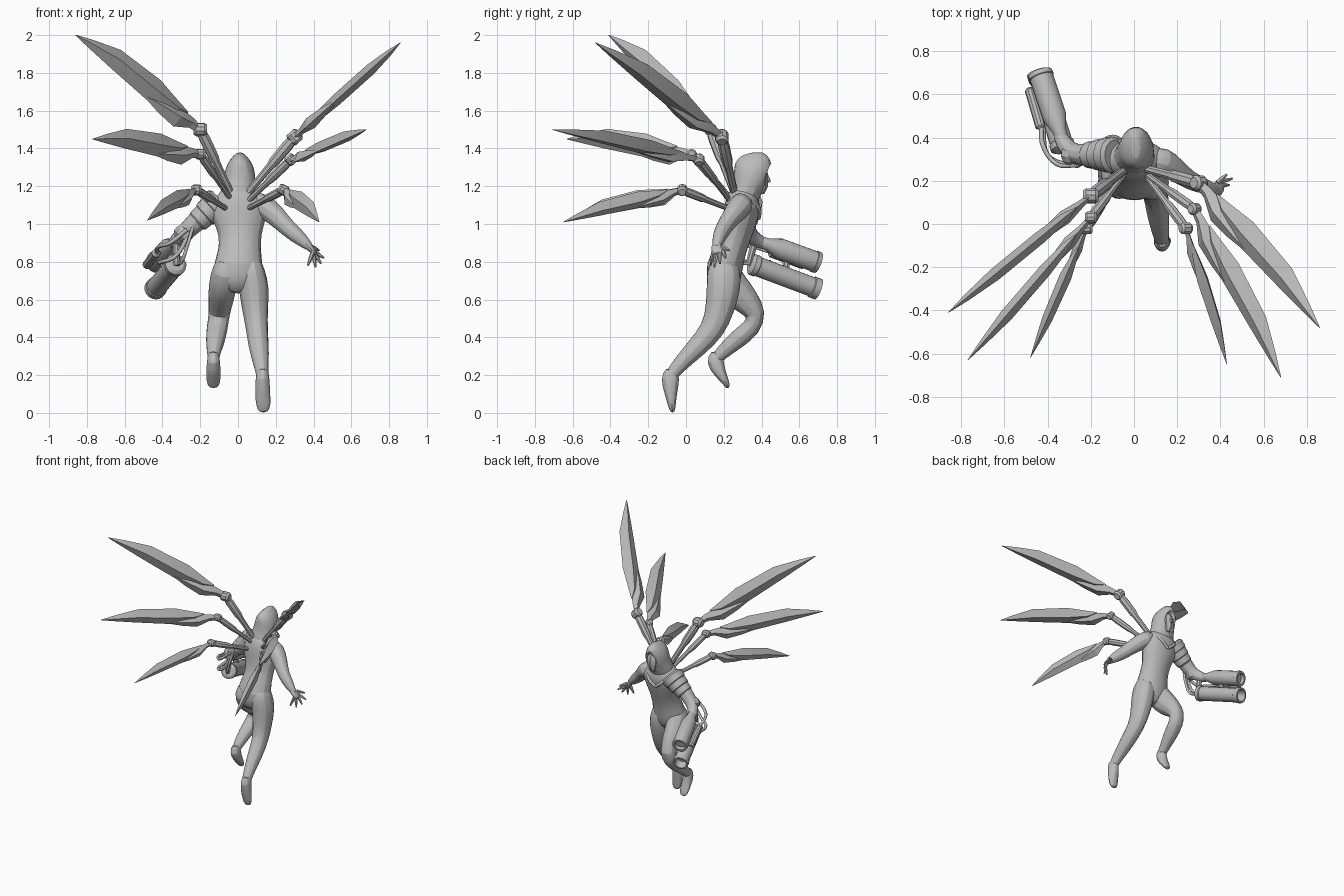
import bpy
import bmesh
import math
from mathutils import Vector

default_cube = bpy.data.objects.get("Cube")
if default_cube:
    bpy.data.objects.remove(default_cube, do_unlink=True)

# One plain clay colour for everything
clay = bpy.data.materials.new("light_grey")
clay.use_nodes = True
tone = (0.5, 0.5, 0.5, 1)
clay.diffuse_color = tone
clay.node_tree.nodes["Principled BSDF"].inputs["Base Color"].default_value = tone
X, Y, Z = Vector((1, 0, 0)), Vector((0, 1, 0)), Vector((0, 0, 1))


def finish(name, bm, soft=False, angle=30):
    """Turn a bmesh into a shaded object in the clay material."""
    bmesh.ops.recalc_face_normals(bm, faces=bm.faces[:])
    mesh = bpy.data.meshes.new(name)
    bm.to_mesh(mesh)
    bm.free()
    obj = bpy.data.objects.new(name, mesh)
    bpy.context.collection.objects.link(obj)
    mesh.materials.append(clay)
    if soft:
        obj.modifiers.new("rounding", "SUBSURF").levels = 1
        obj.modifiers["rounding"].render_levels = 1
    bpy.ops.object.select_all(action="DESELECT")
    obj.select_set(True)
    bpy.context.view_layer.objects.active = obj
    bpy.ops.object.shade_smooth_by_angle(angle=math.radians(angle))
    return obj


def loft(name, stations, sides=10, hint=X, soft=False, angle=30, axis=None):
    """Skin elliptical rings; each station is x, y, z, radius along hint, other radius."""
    bm = bmesh.new()
    centres = [Vector(s[:3]) for s in stations]
    rings = []
    for i, s in enumerate(stations):
        along = axis or (centres[min(i + 1, len(centres) - 1)] - centres[max(i - 1, 0)]).normalized()
        u = (hint - hint.dot(along) * along).normalized()
        v = along.cross(u)
        ra, rb = s[3], s[-1]
        ring = []
        for k in range(sides):
            a = math.tau * k / sides
            ring.append(bm.verts.new(centres[i] + u * ra * math.cos(a) + v * rb * math.sin(a)))
        rings.append(ring)
    for low, high in zip(rings, rings[1:]):
        for k in range(sides):
            j = (k + 1) % sides
            bm.faces.new((low[k], low[j], high[j], high[k]))
    bm.faces.new(rings[0])
    bm.faces.new(rings[-1])
    return finish(name, bm, soft, angle)


def turned(name, start, end, profile, sides=16):
    """Straight part along an axis; profile holds fraction, radius pairs."""
    a, b = Vector(start), Vector(end)
    rings = [(*a.lerp(b, f), r) for f, r in profile]
    return loft(name, rings, sides, Vector((.3, .1, 1)), axis=(b - a).normalized())


def ball(name, centre, size, segments=12):
    bm = bmesh.new()
    bmesh.ops.create_uvsphere(bm, u_segments=segments, v_segments=segments // 2 + 2, radius=1)
    bmesh.ops.scale(bm, vec=Vector(size), verts=bm.verts[:])
    bmesh.ops.translate(bm, vec=Vector(centre), verts=bm.verts[:])
    return finish(name, bm)


def hose(name, points, radius):
    curve = bpy.data.curves.new(name, "CURVE")
    curve.dimensions = "3D"
    curve.bevel_depth = radius
    curve.bevel_resolution = 1
    curve.resolution_u = 5
    spline = curve.splines.new("BEZIER")
    spline.bezier_points.add(len(points) - 1)
    for knot, p in zip(spline.bezier_points, points):
        knot.co = p
        knot.handle_left_type = knot.handle_right_type = "AUTO"
    curve.materials.append(clay)
    obj = bpy.data.objects.new(name, curve)
    bpy.context.collection.objects.link(obj)


# Torso, rising from the hips to the neck
loft("torso", [(0, .2, .63, .06, .05), (0, .2, .69, .13, .09), (0, .2, .77, .14, .105),
               (.01, .235, .86, .115, .085), (.01, .265, .94, .115, .085), (.01, .285, 1.02, .145, .095),
               (0, .3, 1.09, .165, .1), (0, .3, 1.14, .13, .09), (0, .32, 1.21, .06, .06)], 12, soft=True)

# Trailing leg and foot
loft("left_leg", [(.065, .2, .83, .05, .06), (.07, .2, .75, .078, .098), (.085, .2, .66, .086, .095),
                  (.09, .18, .55, .073, .082), (.1, .145, .44, .06, .068), (.11, .06, .35, .058, .058),
                  (.12, -.02, .27, .045, .045), (.13, -.08, .2, .034, .036), (.13, -.1, .15, .03, .03)], soft=True)
loft("left_foot", [(.13, -.075, .24, .03, .035), (.13, -.085, .18, .04, .055), (.13, -.08, .1, .042, .034),
                   (.135, -.075, .04, .042, .022), (.135, -.07, 0, .024, .012)], soft=True)

# Raised leg and foot
loft("right_leg", [(-.06, .18, .82, .05, .06), (-.065, .19, .75, .08, .098), (-.08, .23, .68, .08, .098),
                   (-.09, .31, .6, .072, .082), (-.1, .38, .52, .057, .057), (-.11, .35, .45, .06, .055),
                   (-.12, .26, .38, .054, .052), (-.13, .18, .31, .035, .036), (-.13, .14, .26, .03, .03)], soft=True)
loft("right_foot", [(-.13, .165, .33, .028, .034), (-.13, .15, .27, .038, .052), (-.13, .18, .21, .04, .034),
                    (-.13, .21, .165, .04, .02), (-.13, .225, .13, .024, .012)], soft=True)

# Hood with a hollow face opening
hood = loft("hood", [(0, .29, 1.1, .12, .09), (0, .315, 1.17, .095, .08), (.01, .34, 1.23, .088, .095),
                     (.01, .355, 1.29, .082, .105), (.01, .36, 1.34, .058, .098), (.01, .352, 1.38, .016, .055)],
            12, soft=True)
opening = ball("opening_cutter", (.01, .46, 1.24), (.055, .075, .08))
opening.hide_render = True
opening.hide_viewport = True
cut = hood.modifiers.new("face_opening", "BOOLEAN")
cut.operation = "DIFFERENCE"
cut.object = opening
loft("face_mask", [(.01, .39, 1.16, .02, .025), (.01, .39, 1.2, .045, .045),
                   (.01, .39, 1.26, .052, .045), (.01, .37, 1.31, .04, .04)], 8)
turned("nose", (.01, .425, 1.27), (.01, .44, 1.22), [(0, .006), (.8, .012), (1, .007)], 6)
for side in (-1, 1):
    hose("collar_strap", [(side * .1, .33, 1.13), (side * .06, .385, 1.08), (0, .385, 1.03)], .012)

# Bare arm, palm and spread fingers
loft("left_arm", [(.07, .3, 1.13, .05, .05), (.13, .295, 1.1, .075, .07), (.2, .245, 1.045, .055, .058),
                  (.26, .2, .98, .044, .047), (.31, .18, .94, .042, .045), (.36, .165, .895, .027, .03),
                  (.39, .16, .87, .022, .02)], hint=Y, soft=True)
loft("left_palm", [(.35, .16, .905, .024, .022), (.385, .165, .87, .036, .02), (.415, .17, .835, .032, .014)], 8, Y, True)
for i, tip in enumerate([(.37, .13, .78), (.41, .15, .77), (.44, .18, .79), (.455, .21, .82)]):
    base = Vector((.398, .145 + .017 * i, .855))
    turned("finger", base, tip, [(0, .012), (.5, .011), (1, .005)], 6)
turned("thumb", (.385, .19, .88), (.43, .23, .86), [(0, .012), (.5, .011), (1, .005)], 6)

# Armoured arm with overlapping shoulder bands
loft("right_arm", [(-.08, .31, 1.12, .06), (-.17, .32, 1.06, .065), (-.25, .32, .985, .052),
                   (-.3, .335, .935, .047), (-.34, .4, .9, .035), (-.35, .43, .89, .03)], hint=Y, soft=True)
shoulder, elbow = Vector((-.09, .32, 1.125)), Vector((-.28, .32, .955))
for i in range(3):
    a, b = shoulder.lerp(elbow, .2 * i), shoulder.lerp(elbow, .2 * i + .28)
    r = .085 - .01 * i
    turned("shoulder_band", a, b, [(0, r * .8), (.2, r), (.85, r * .95), (1, r * .8)], 14)
turned("elbow_pad", (-.27, .32, .97), (-.31, .325, .92), [(0, .042), (.3, .052), (.7, .052), (1, .035)], 10)

# Twin barrels, side canister and hoses
barrel = [(0, .022), (.04, .03), (.18, .033), (.38, .056), (.93, .056), (.94, .06), (1, .057), (1, .04), (.93, .038)]
turned("upper_barrel", (-.325, .37, .915), (-.435, .7, .795), barrel)
lower = [(0, .02), (0, .04), (.03, .058), (.1, .058), (.11, .053), (.9, .053), (.91, .058), (1, .058), (1, .044), (.85, .04)]
turned("lower_barrel", (-.325, .34, .79), (-.44, .7, .655), lower)
turned("side_canister", (-.43, .44, .85), (-.485, .63, .78), [(0, .012), (.05, .024), (.95, .024), (1, .012)], 10)
turned("barrel_bracket", (-.39, .53, .86), (-.39, .53, .72), [(0, .02), (1, .02)], 8)
turned("rear_grip", (-.325, .37, .93), (-.325, .33, .78), [(0, .022), (1, .016)], 8)
hose("upper_hose", [(-.43, .45, .85), (-.42, .36, .88), (-.36, .28, .9), (-.27, .27, .97)], .011)
hose("lower_hose", [(-.42, .45, .8), (-.4, .32, .8), (-.33, .28, .83), (-.26, .29, .95)], .011)
hose("rear_hose", [(-.325, .35, .79), (-.3, .29, .8), (-.27, .27, .88), (-.24, .28, .98)], .01)


def blade(name, joint, tip, hint, outline, thick):
    """Faceted bevelled blade; outline holds fraction, upper edge, lower edge."""
    a, b = Vector(joint), Vector(tip)
    length, along = (b - a).length, (b - a).normalized()
    up = (hint - hint.dot(along) * along).normalized()
    stations = []
    for f, top, low in outline:
        c = a + along * f * length + up * (top + low) / 2 * length
        half = (top - low) / 2 * length
        stations.append((*c, half, min(thick, half * .6)))
    loft(name, stations, 4, up, angle=10, axis=along)


# Six jointed wings: root, joint, tip and the direction each blade widens
fan = Vector((.49, .75, .45))
wings = {
    "right_top": ((-.03, .26, 1.15), (-.2, .13, 1.5), (-.86, -.41, 2), Z),
    "right_middle": ((-.03, .25, 1.12), (-.2, .03, 1.37), (-.77, -.63, 1.45), Z),
    "right_low": ((-.06, .23, 1.08), (-.22, -.02, 1.18), (-.48, -.62, 1.02), Z),
    "left_top": ((.04, .26, 1.15), (.3, .19, 1.46), (.86, -.48, 1.96), fan),
    "left_middle": ((.03, .25, 1.1), (.28, .07, 1.34), (.68, -.71, 1.5), fan),
    "left_low": ((.05, .23, 1.08), (.24, -.02, 1.18), (.43, -.65, 1.01), X + 2 * Z),
}
for name, (root, joint, tip, hint) in wings.items():
    r = .036 if "top" in name else .028
    turned(name + "_wing_arm", root, joint,
           [(0, r * .5), (.5, r * .6), (.58, r * .8), (.85, r * .85), (1, r * .7)], 8)
    turned(name + "_wing_joint", Vector(joint) - hint.cross(Y).normalized() * r,
           Vector(joint) + hint.cross(Y).normalized() * r, [(0, r * .7), (.2, r), (.8, r), (1, r * .7)], 10)
    blade(name + "_wing_holder", joint, tip, hint,
          [(0, .02, -.025), (.07, .03, -.03), (.17, .035, -.08), (.3, .01, -.068), (.42, -.03, -.045)], .034)
    blade(name + "_wing_blade", joint, tip, hint,
          [(.12, .04, .03), (.2, .055, -.02), (.37, .09, -.052), (.69, .09, -.03), (.88, .04, -.014), (1, .002, -.002)], .03)
